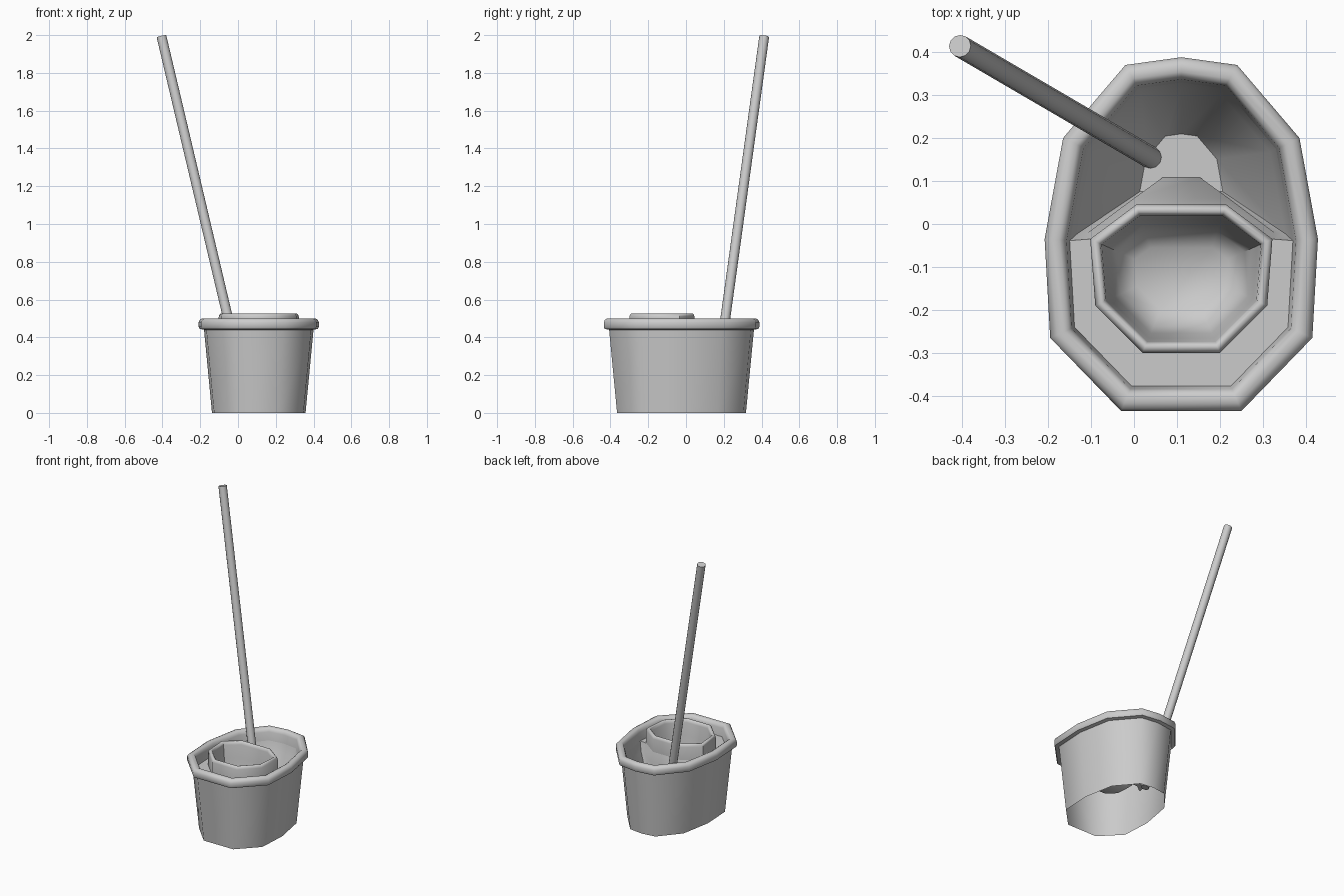
import bpy, math
from mathutils import Vector

if "Cube" in bpy.data.objects:
    bpy.data.objects.remove(bpy.data.objects["Cube"])

CX = 0.11  # the bucket sits right of the origin, balanced by the leaning handle


def mirrored(half, middle=()):
    """Closed counter-clockwise outline from its right half, front to back."""
    pts = half + list(middle) + [(-x, y) for x, y in reversed(half)]
    return [Vector(p) for p in pts]


def inset(loop, d):
    """Move every edge of a counter-clockwise outline inwards by d."""
    out = []
    for i, p in enumerate(loop):
        a = (p - loop[i - 1]).normalized()
        b = (loop[(i + 1) % len(loop)] - p).normalized()
        na, nb = Vector((-a.y, a.x)), Vector((-b.y, b.x))
        out.append(p + (na + nb) * d / (1 + na.dot(nb)))
    return out


def ring(loop, z):
    return [(p.x + CX, p.y, z) for p in loop]


def loft(name, rings, closed=True, cap=False):
    n = len(rings[0])
    verts = [v for r in rings for v in r]
    faces = []
    for k in range(len(rings) - 1):
        for j in range(n if closed else n - 1):
            j2 = (j + 1) % n
            faces.append((k * n + j, k * n + j2, (k + 1) * n + j2, (k + 1) * n + j))
    if cap:
        faces.append(tuple(range((len(rings) - 1) * n, len(rings) * n)))
    me = bpy.data.meshes.new(name)
    me.from_pydata(verts, [], faces)
    ob = bpy.data.objects.new(name, me)
    bpy.context.collection.objects.link(ob)
    smooth(ob)
    return ob


def smooth(ob, angle=48):
    bpy.ops.object.select_all(action='DESELECT')
    ob.select_set(True)
    bpy.context.view_layer.objects.active = ob
    bpy.ops.object.shade_smooth_by_angle(angle=math.radians(angle))


outline = mirrored([(.14, -.435), (.305, -.265), (.318, -.035), (.275, .2), (.13, .37)], [(0, .388)])
basin = mirrored([(.09, -.3), (.2, -.19), (.212, -.035), (.105, .045)])

# Tapered open-bottomed bucket wall with its rounded rim
shell_profile = [(.07, 0), (.028, .44), (.005, .445), (0, .455), (0, .48), (.006, .493), (.018, .5),
                 (.034, .5), (.045, .493), (.051, .475), (.058, .42)]
loft("bucket_shell", [ring(inset(outline, d), z) for d, z in shell_profile])

# Front shelf between the rim and the wringer basin
inner = inset(outline, .058)
shelf_outer = [inner[i] for i in (8, 9, 10, 0, 1, 2)]
shelf_inner = [basin[i] for i in (5, 6, 7, 0, 1, 2)]
loft("front_shelf", [ring(shelf_outer, .42), ring(shelf_inner, .42)], closed=False)

# Funnel-shaped well behind the basin
well = inner[2:9] + [basin[i] for i in (5, 4, 3, 2)]
lower = inset(well, .015)
centre = Vector((0, .14))
floor = [centre + (p - centre) * .4 for p in lower]
loft("mop_well", [ring(well, .42), ring(lower, .36), ring(floor, .12)], cap=True)

# Wringer basin: raised lip and rounded bowl
basin_profile = [(0, .42), (0, .508), (.003, .519), (.009, .525), (.017, .525), (.023, .519),
                 (.026, .505), (.034, .42), (.046, .32), (.062, .24), (.1, .205)]
loft("wringer_basin", [ring(inset(basin, d), z) for d, z in basin_profile], cap=True)

# Leaning mop handle
top = Vector((-.405, .414, 1.993))
foot = Vector((.042, .153, .1))
axis = top - foot
bpy.ops.mesh.primitive_cylinder_add(vertices=12, radius=.026, depth=axis.length, location=(top + foot) / 2)
handle = bpy.context.object
handle.name = "mop_handle"
handle.rotation_euler = axis.to_track_quat('Z', 'Y').to_euler()
smooth(handle)
